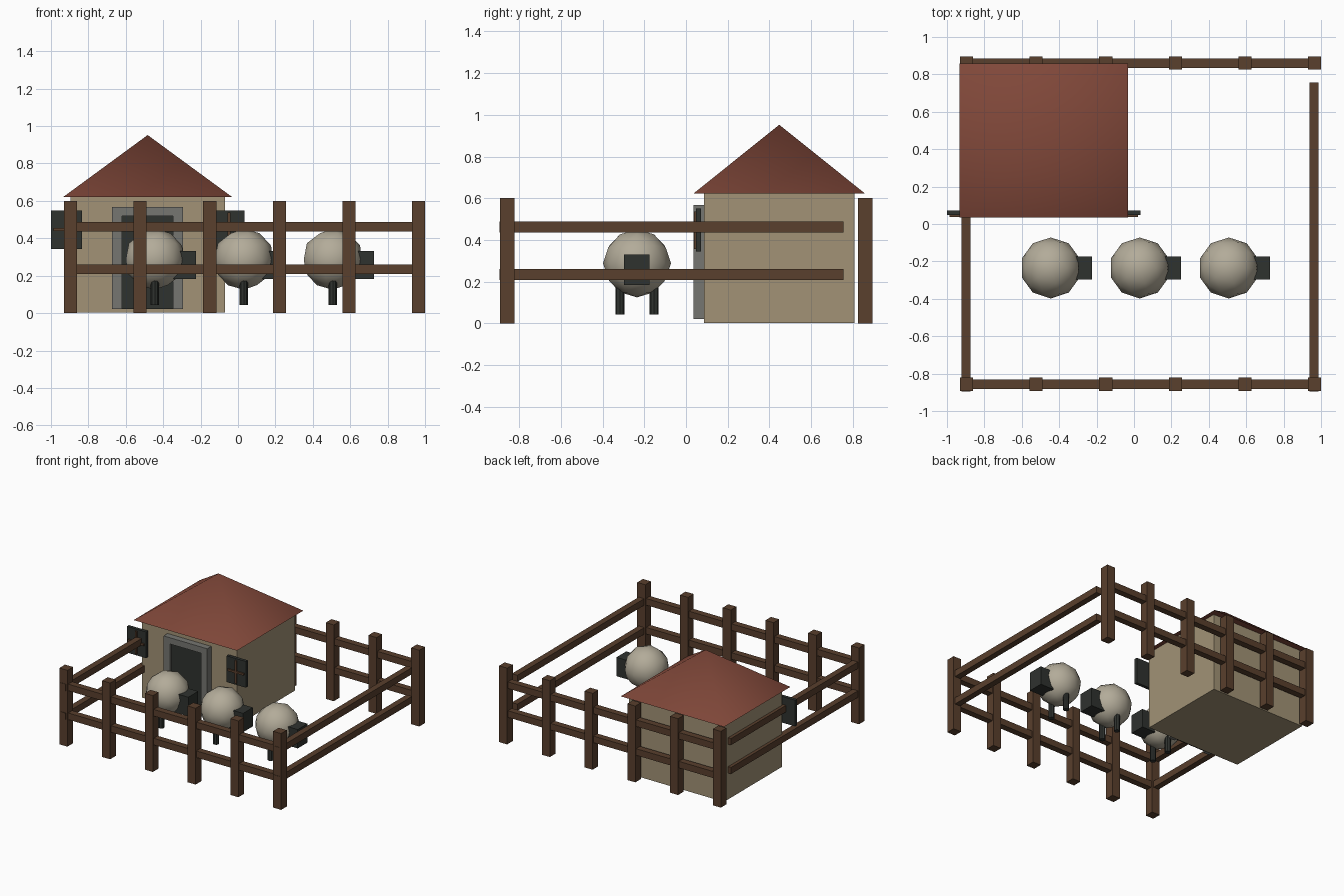
import bpy
from math import radians, pi

if "Cube" in bpy.data.objects:
    bpy.data.objects.remove(bpy.data.objects["Cube"])


def material(name, r, g, b):
    m = bpy.data.materials.new(name)
    m.diffuse_color = (r, g, b, 1)
    m.use_nodes = True
    m.node_tree.nodes["Principled BSDF"].inputs["Base Color"].default_value = m.diffuse_color
    return m


WOOD = material("wood", 0.10, 0.05, 0.026)
WALL = material("plaster", 0.36, 0.29, 0.18)
ROOF = material("roof_tile", 0.22, 0.065, 0.042)
WOOL = material("wool", 0.45, 0.41, 0.32)
DARK = material("dark", 0.028, 0.032, 0.028)
STONE = material("stone", 0.18, 0.18, 0.165)


def finish(name, mat, smooth=None):
    ob = bpy.context.object
    ob.name = name
    ob.data.materials.append(mat)
    if smooth:
        bpy.ops.object.shade_smooth_by_angle(angle=radians(smooth))
    return ob


def box(name, x, y, z, mat):
    """Box from (min, max) pairs on each axis."""
    bpy.ops.mesh.primitive_cube_add(size=1, location=[(a + b) / 2 for a, b in (x, y, z)])
    bpy.context.object.scale = [b - a for a, b in (x, y, z)]
    bpy.ops.object.transform_apply(location=False, rotation=False, scale=True)
    return finish(name, mat)


def around(c, half):
    return (c - half, c + half)


# Fence: front and back rows of posts, rails on all four sides
RAILS = (0.235, 0.462)
for side, y in (("front", -0.857), ("back", 0.86)):
    for i in range(6):
        box(f"{side}_post", around(-0.895 + i * 0.372, 0.035), around(y, 0.035), (0, 0.6), WOOD)
    for z in RAILS:
        box(f"{side}_rail", (-0.92, 0.99), around(y, 0.025), around(z, 0.026), WOOD)
for side, x in (("left", -0.897), ("right", 0.963)):
    for z in RAILS:
        box(f"{side}_rail", around(x, 0.024), (-0.895, 0.756), around(z, 0.026), WOOD)

# House walls and pyramid roof
HX, HY = -0.483, 0.447
box("house_walls", around(HX, 0.413), around(HY, 0.361), (0.003, 0.625), WALL)
bpy.ops.mesh.primitive_cone_add(vertices=4, radius1=2 ** 0.5, radius2=0, depth=0.33,
                                location=(HX, HY, 0.787), rotation=(0, 0, pi / 4))
bpy.ops.object.transform_apply(location=False, rotation=True, scale=False)
bpy.context.object.scale = (0.45, 0.412, 1)
bpy.ops.object.transform_apply(location=False, rotation=False, scale=True)
finish("roof", ROOF, 60)

# Door with stone surround
box("door", around(HX, 0.137), (0.056, 0.088), (0.022, 0.522), DARK)
for s in (-1, 1):
    box("door_jamb", around(HX + s * 0.163, 0.027), (0.036, 0.088), (0.022, 0.567), STONE)
box("door_lintel", around(HX, 0.137), (0.036, 0.088), (0.518, 0.567), STONE)

# Windows with crossed glazing bars
for s in (-1, 1):
    x = HX + s * 0.434
    box("window_pane", around(x, 0.083), (0.048, 0.073), around(0.447, 0.103), DARK)
    box("window_bar_upright", around(x, 0.008), (0.038, 0.056), around(0.447, 0.09), WOOD)
    box("window_bar_cross", around(x, 0.07), (0.038, 0.056), around(0.447, 0.008), WOOD)

# Three sheep
SY = -0.235
for i in range(3):
    x = -0.445 + i * 0.476
    bpy.ops.mesh.primitive_ico_sphere_add(subdivisions=2, radius=0.163, location=(x, SY, 0.288))
    finish("sheep_body", WOOL, 30)
    box("sheep_head", (x + 0.1, x + 0.22), around(SY, 0.061), around(0.257, 0.074), DARK)
    for s in (-1, 1):
        bpy.ops.mesh.primitive_cylinder_add(vertices=8, radius=0.022, depth=0.14,
                                            location=(x, SY + s * 0.082, 0.113))
        finish("sheep_leg", DARK, 30)
